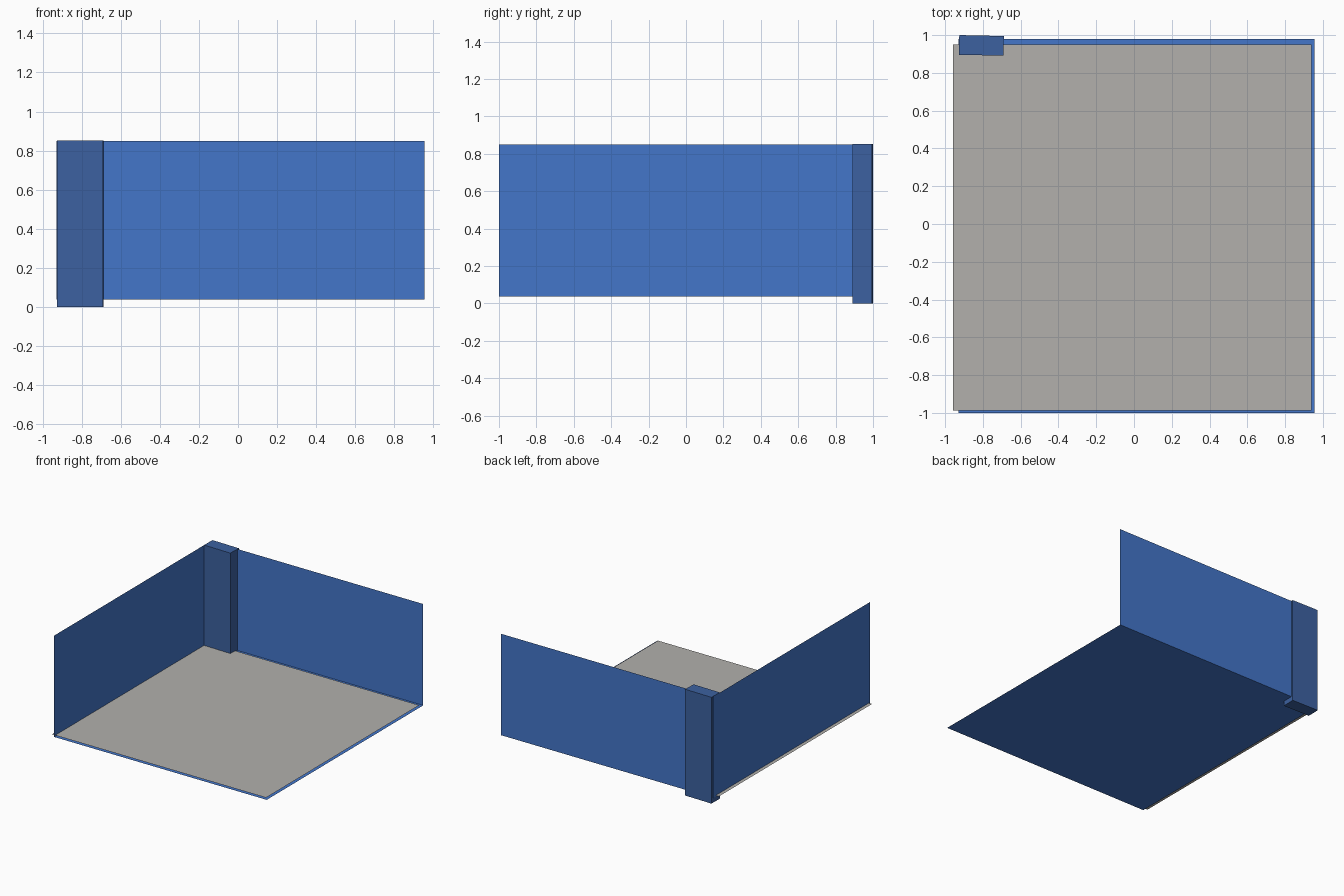
import bpy

if "Cube" in bpy.data.objects:
    bpy.data.objects.remove(bpy.data.objects["Cube"])

BASE_Z, TOP_Z = 0.038, 0.85
LEFT, RIGHT, FRONT, BACK = -0.928, 0.955, -1.0, 0.98


def material(name, color):
    mat = bpy.data.materials.new(name)
    mat.diffuse_color = (*color, 1.0)
    mat.use_nodes = True
    mat.node_tree.nodes["Principled BSDF"].inputs["Base Color"].default_value = mat.diffuse_color
    return mat


def make(name, verts, faces, mat):
    mesh = bpy.data.meshes.new(name)
    mesh.from_pydata(verts, [], faces)
    mesh.materials.append(mat)
    mesh.update()
    obj = bpy.data.objects.new(name, mesh)
    bpy.context.collection.objects.link(obj)
    return obj


def sheet(name, corners, mat):
    return make(name, corners, [(0, 1, 2, 3)], mat)


def floor_sheet(name, x0, x1, y0, y1, z, mat):
    return sheet(name, [(x0, y0, z), (x1, y0, z), (x1, y1, z), (x0, y1, z)], mat)


def wall(name, a, b, mat):
    return sheet(name, [(*a, BASE_Z), (*b, BASE_Z), (*b, TOP_Z), (*a, TOP_Z)], mat)


blue = material("wall blue", (0.056, 0.181, 0.591))
dull_blue = material("column blue", (0.045, 0.120, 0.352))
grey = material("floor grey", (0.445, 0.434, 0.413))

# Thin blue base with a slightly offset grey floor covering
floor_sheet("floor_base", LEFT, RIGHT, FRONT, BACK, BASE_Z, blue)
floor_sheet("floor_covering", -0.957, 0.94, -0.988, 0.95, BASE_Z + 0.009, grey)

# Two paper-thin walls, facing into the room
wall("left_wall", (LEFT, FRONT), (LEFT, BACK), blue)
wall("back_wall", (LEFT, BACK), (RIGHT, BACK), blue)

# Corner column, turned very slightly, reaching below the floor
plan = [(-0.927, 0.896), (-0.692, 0.891), (-0.689, 0.995), (-0.925, 1.0)]
verts = [(x, y, z) for z in (0.0, TOP_Z + 0.001) for x, y in plan]
faces = [(3, 2, 1, 0), (4, 5, 6, 7)]
faces += [(i, (i + 1) % 4, (i + 1) % 4 + 4, i + 4) for i in range(4)]
make("corner_column", verts, faces, dull_blue)
